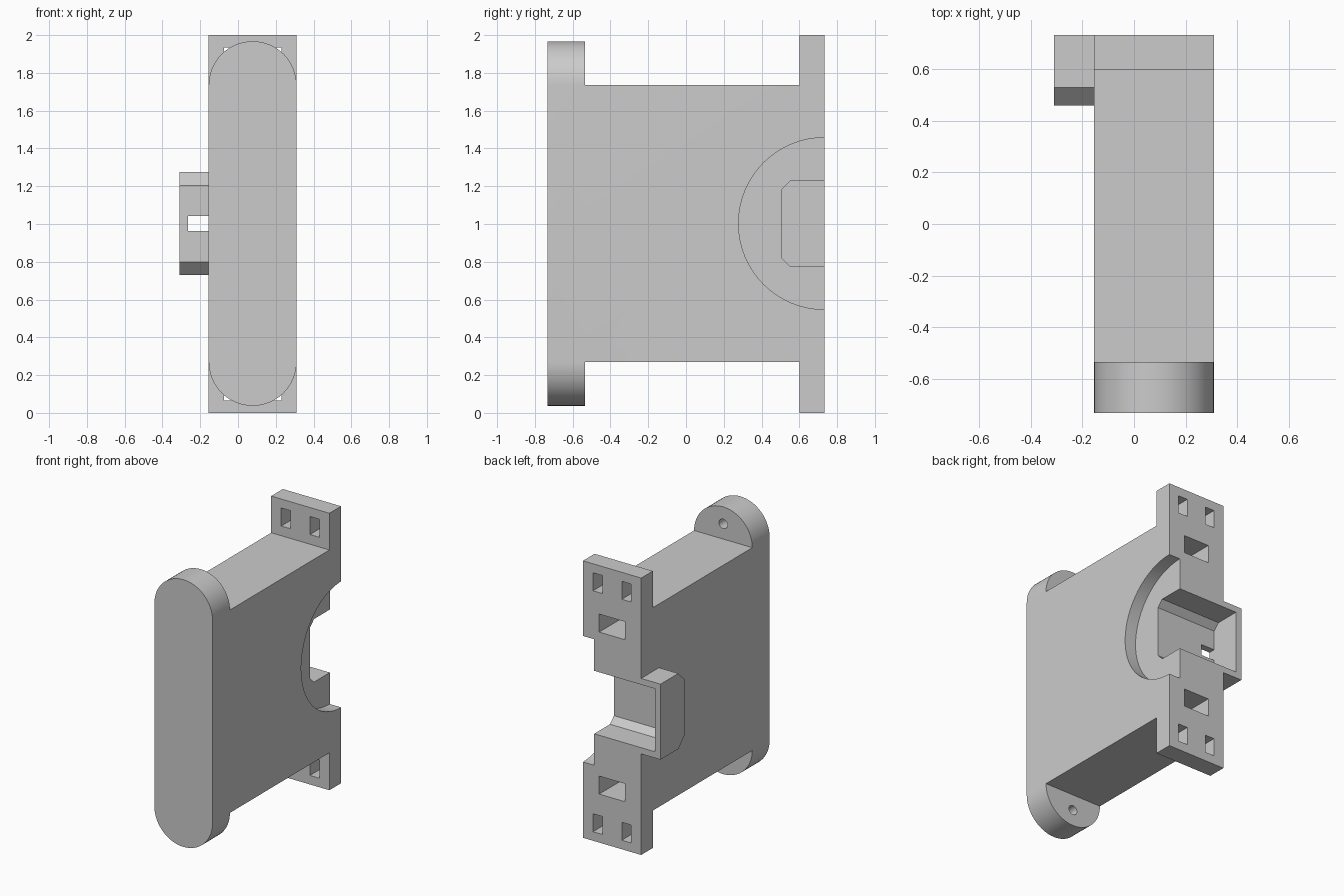
import bpy, bmesh, math

if "Cube" in bpy.data.objects:
    bpy.data.objects.remove(bpy.data.objects["Cube"])

grey = bpy.data.materials.new("light grey")
grey.diffuse_color = (0.6, 0.6, 0.6, 1)
grey.use_nodes = True
grey.node_tree.nodes["Principled BSDF"].inputs["Base Color"].default_value = grey.diffuse_color
CX, MID = 0.0775, 1.0025          # bracket centre in x, latch centre in z


def prism(name, pts, axis, lo, hi):
    """Extrude a profile along x (points are y,z) or along y (points are x,z)."""
    bm = bmesh.new()
    place = (lambda p, d: (d, p[0], p[1])) if axis == "x" else (lambda p, d: (p[0], d, p[1]))
    a = [bm.verts.new(place(p, lo)) for p in pts]
    b = [bm.verts.new(place(p, hi)) for p in pts]
    bm.faces.new(a)
    bm.faces.new(b)
    for i in range(len(pts)):
        j = (i + 1) % len(pts)
        bm.faces.new((a[i], a[j], b[j], b[i]))
    bmesh.ops.recalc_face_normals(bm, faces=bm.faces)
    me = bpy.data.meshes.new(name)
    bm.to_mesh(me)
    bm.free()
    me.materials.append(grey)
    ob = bpy.data.objects.new(name, me)
    bpy.context.collection.objects.link(ob)
    return ob


def rect(u0, u1, v0, v1):
    return [(u0, v0), (u1, v0), (u1, v1), (u0, v1)]


def arc(cu, cv, r, a0, a1, n):
    return [(cu + r * math.cos(math.radians(a0 + (a1 - a0) * i / n)),
             cv + r * math.sin(math.radians(a0 + (a1 - a0) * i / n))) for i in range(n + 1)]


def chamfered(y0, y1, half, c):
    """Latch outline in y,z with the two front corners cut off."""
    return [(y1, MID - half), (y1, MID + half), (y0 + c, MID + half),
            (y0, MID + half - c), (y0, MID - half + c), (y0 + c, MID - half)]


def combine(ob, other, op):
    """Apply a boolean and drop the helper."""
    other.hide_render = True
    m = ob.modifiers.new("bool", "BOOLEAN")
    m.operation, m.solver, m.object = op, "EXACT", other
    bpy.context.view_layer.update()
    dg = bpy.context.evaluated_depsgraph_get()
    me = bpy.data.meshes.new_from_object(ob.evaluated_get(dg))
    ob.modifiers.clear()
    ob.data = me
    bpy.data.objects.remove(other)


# main block with the taller back flange, as one T profile
body = prism("bracket_body", [(-0.535, 0.27), (0.6, 0.27), (0.6, 0), (0.733, 0), (0.733, 2),
                              (0.6, 2), (0.6, 1.735), (-0.535, 1.735)], "x", -0.155, 0.31)

# rounded front plate
R = 0.2325
plate = prism("front_plate", arc(CX, 1.735, R, 0, 180, 32) + arc(CX, 0.27, R, 180, 360, 32),
              "y", -0.733, -0.535)
combine(body, plate, "UNION")

# latch housing on the left side
combine(body, prism("latch_housing", chamfered(0.46, 0.733, 0.2725, 0.07), "x", -0.31, -0.155), "UNION")

# round recess, latch channel and the small window in the housing
combine(body, prism("recess_cut", arc(0.733, MID, 0.455, 0, 354.375, 63), "x", 0.22, 0.4), "DIFFERENCE")
combine(body, prism("channel_cut", chamfered(0.508, 0.85, 0.2275, 0.045), "x", -0.265, 0.4), "DIFFERENCE")
combine(body, prism("window_cut", rect(-0.265, -0.156, 0.963, 1.043), "y", 0.4, 0.6), "DIFFERENCE")

# holes, mirrored top and bottom
for side in (1, -1):
    z = lambda h: 1 + side * h
    for x0 in (-0.075, 0.155):
        combine(body, prism("slot_cut", rect(x0, x0 + 0.075, z(0.805), z(0.935)), "y", 0.5, 0.8), "DIFFERENCE")
    combine(body, prism("pocket_cut", rect(CX - 0.103, CX + 0.103, z(0.52), z(0.65)), "y", 0.45, 0.8), "DIFFERENCE")
    combine(body, prism("screw_cut", arc(CX, z(0.845), 0.034, 0, 345, 23), "y", -0.68, -0.5), "DIFFERENCE")

# smooth curves, sharp corners
body.data.polygons.foreach_set("use_smooth", [True] * len(body.data.polygons))
body.data.set_sharp_from_angle(angle=math.radians(30))
